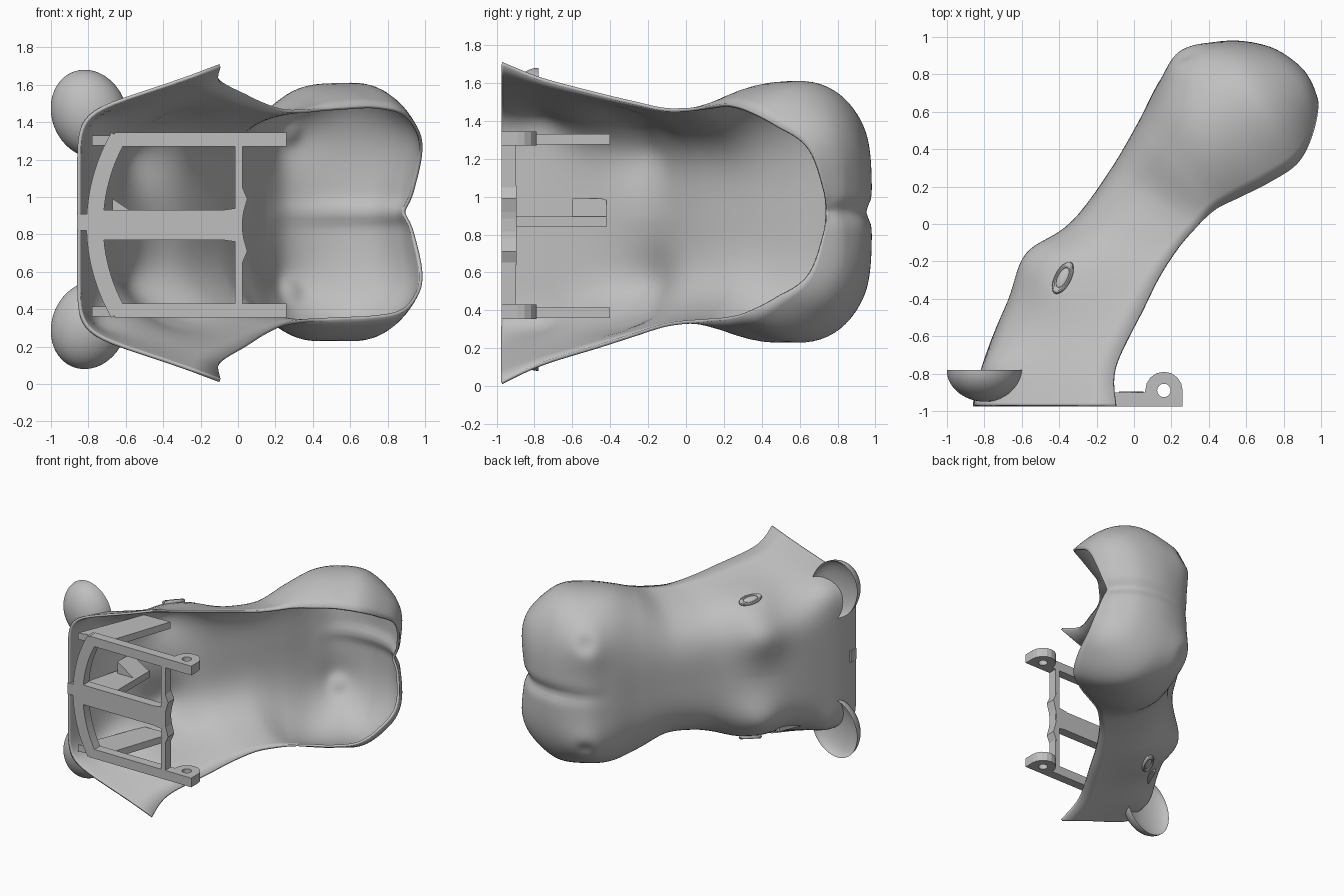
import bpy, bmesh, math
from mathutils import Vector, Matrix
from mathutils.bvhtree import BVHTree

cube = bpy.data.objects.get("Cube")
if cube:
    bpy.data.objects.remove(cube, do_unlink=True)

MID = 0.86    # height of the symmetry plane at the back of the head
FRAME = 0.85  # height of the frame's centre

grey = bpy.data.materials.new("warm_grey")
grey.use_nodes = True
grey.diffuse_color = (0.52, 0.52, 0.52, 1)
grey.node_tree.nodes["Principled BSDF"].inputs["Base Color"].default_value = grey.diffuse_color


def finish(name, bm, smooth=False):
    mesh = bpy.data.meshes.new(name)
    bm.to_mesh(mesh)
    bm.free()
    mesh.materials.append(grey)
    obj = bpy.data.objects.new(name, mesh)
    bpy.context.collection.objects.link(obj)
    if smooth:
        bpy.ops.object.select_all(action="DESELECT")
        obj.select_set(True)
        bpy.context.view_layer.objects.active = obj
        bpy.ops.object.shade_smooth_by_angle(angle=math.radians(50))
    return obj


def prism(name, outline, axis, low, high, hole=None):
    """Extrude a flat outline along one axis, optionally with a matching hole loop."""
    place = {"x": lambda a, b: (low, a, b),
             "y": lambda a, b: (a, low, b),
             "z": lambda a, b: (a, b, low)}[axis]
    bm = bmesh.new()
    outer = [bm.verts.new(place(*p)) for p in outline]
    if hole:
        inner = [bm.verts.new(place(*p)) for p in hole]
        n = len(outer)
        faces = [bm.faces.new((outer[i], outer[(i + 1) % n], inner[(i + 1) % n], inner[i]))
                 for i in range(n)]
    else:
        faces = [bm.faces.new(outer)]
    made = bmesh.ops.extrude_face_region(bm, geom=faces, use_keep_orig=True)["geom"]
    shift = Vector([high - low if axis == k else 0 for k in "xyz"])
    bmesh.ops.translate(bm, vec=shift, verts=[v for v in made if isinstance(v, bmesh.types.BMVert)])
    bmesh.ops.recalc_face_normals(bm, faces=bm.faces)
    return finish(name, bm)


def box(name, x0, x1, y0, y1, z0, z1):
    return prism(name, [(x0, y0), (x1, y0), (x1, y1), (x0, y1)], "z", z0, z1)


# Head shell stations: crown x, y, rim x, y, crown width, rim width
stations = [
    (-.86, -.97, -.1, -.97, .7, .85),
    (-.81, -.75, -.1, -.76, .66, .76),
    (-.69, -.45, .05, -.45, .58, .67),
    (-.52, -.17, .14, -.27, .55, .62),
    (-.3, .05, .24, -.12, .54, .58),
    (-.12, .3, .34, -.01, .56, .57),
    (.02, .54, .44, .08, .69, .57),
    (.14, .77, .56, .14, .79, .57),
    (.27, .92, .72, .22, .81, .57),
    (.5, .98, .87, .32, .8, .54),
    (.72, .945, .94, .46, .64, .46),
    (.86, .84, .955, .63, .42, .32),
    (.91, .76, .91, .76, 0, 0),
]

# Soft swellings and dents: centre, push direction, radius, height
bumps = [
    ((-.31, -.34, .5), (-.6, .55, .3), .2, .11),     # eye mound
    ((-.31, -.34, .5), (-.6, .55, .3), .09, -.03),   # eye socket
    ((-.53, -.21, .33), (-.75, .6, .2), .18, .07),   # brow
    ((-.74, -.76, .52), (-.5, .4, .7), .14, .04),    # ear root
    ((.8, .66, .33), (.8, .55, .2), .24, .06),       # upper lip
    ((.3, .86, .4), (-.6, .8, .1), .17, .05),        # nostril mound
    ((.3, .87, .42), (-.6, .8, .2), .06, -.03),      # nostril dent
]


def station_at(u):
    """Catmull-Rom blend of the station table."""
    i = min(int(u), len(stations) - 2)
    t = u - i
    rows = [stations[max(0, min(len(stations) - 1, i + k))] for k in (-1, 0, 1, 2)]
    return [b + t / 2 * (c - a + t * (2 * a - 5 * b + 4 * c - d + t * (3 * (b - c) + d - a)))
            for a, b, c, d in zip(*rows)]


def shell_point(u, v):
    cx, cy, rx, ry, w0, w1 = station_at(u)
    side = -1 if v < 0 else 1
    q = .22 + .38 * min(1, u / 5)
    angle = math.pi / 2 * abs(v) ** (1 / q)
    a = 1 - math.cos(angle)
    z = (w0 + (w1 - w0) * a * a) * math.sin(angle) ** q
    base = Vector((cx + (rx - cx) * a, cy + (ry - cy) * a, z))
    p = base.copy()
    for centre, push, radius, height in bumps:
        near = math.exp(-((base - Vector(centre)).length / radius) ** 2)
        p += Vector(push) * near * height
    # crease between the two halves of the muzzle
    crease = .05 * math.exp(-(z / .05) ** 2) * max(0, min(1, (u - 7) / 2))
    p += (Vector((.5, .4, 0)) - Vector((base.x, base.y, 0))) * crease
    # the muzzle sits slightly higher than the back of the head
    return Vector((p.x, p.y, MID + .0075 * min(u, 8) + side * p.z))


STEPS, HALF = 9, 32
bm = bmesh.new()
grid = [[bm.verts.new(shell_point(i / STEPS, j / HALF)) for j in range(-HALF, HALF + 1)]
        for i in range((len(stations) - 1) * STEPS + 1)]
for row, nxt in zip(grid, grid[1:]):
    for j in range(2 * HALF):
        bm.faces.new((row[j], row[j + 1], nxt[j + 1], nxt[j]))
bmesh.ops.remove_doubles(bm, verts=bm.verts, dist=.0008)
bm.normal_update()


def surface_frame(x, y, side, along):
    """Matrix sitting just above the shell, local z pointing out."""
    spot = min((v for v in bm.verts if (v.co.z - MID) * side > .2),
               key=lambda v: (v.co.x - x) ** 2 + (v.co.y - y) ** 2)
    out = spot.normal.normalized()
    tangent = Vector(along)
    tangent = (tangent - out * tangent.dot(out)).normalized()
    turn = Matrix((tangent, out.cross(tangent), out)).transposed().to_4x4()
    return Matrix.Translation(spot.co + out * .008) @ turn


eye_frames = {s: surface_frame(-.37, -.28, s, (.4, .9, 0)) for s in (1, -1)}
skin = BVHTree.FromBMesh(bm)
shell = finish("head_shell", bm, smooth=True)
wall = shell.modifiers.new("wall", "SOLIDIFY")
wall.thickness = .018
wall.offset = -1

for side, label in ((1, "upper"), (-1, "lower")):
    # Eyelids: a squashed ring around a low eyeball
    bpy.ops.mesh.primitive_torus_add(major_radius=.06, minor_radius=.016,
                                     major_segments=28, minor_segments=10)
    lids = bpy.context.object
    lids.name = label + "_eyelids"
    lids.data.materials.append(grey)
    lids.data.transform(eye_frames[side] @ Matrix.Diagonal((1.25, .6, 1, 1)))
    bpy.ops.object.shade_smooth_by_angle()
    bm = bmesh.new()
    bmesh.ops.create_uvsphere(bm, u_segments=20, v_segments=10, radius=1)
    bm.transform(eye_frames[side] @ Matrix.Diagonal((.065, .03, .014, 1)))
    finish(label + "_eyeball", bm, smooth=True)

    # Ear: ellipsoid folded into a cup that opens toward the muzzle
    bm = bmesh.new()
    bmesh.ops.create_uvsphere(bm, u_segments=64, v_segments=48, radius=1)
    for v in bm.verts:
        if v.co.y > 0:
            v.co.y *= -.45
    tilt = Matrix.Rotation(-side * .38, 4, "Y")
    bm.transform(Matrix.Translation((-.795, -.78, MID + .02 + side * .565)) @ tilt
                 @ Matrix.Diagonal((.2, .17, .24, 1)))
    # trim whatever would poke through the shell wall
    hidden = []
    for f in bm.faces:
        c = f.calc_center_median()
        spot, normal, _, _ = skin.find_nearest(c)
        if (c - spot).dot(normal) < -.008:
            hidden.append(f)
    bmesh.ops.delete(bm, geom=hidden, context="FACES")
    finish(label + "_ear", bm, smooth=True)

# Mounting frame
BACK, FACE = -.975, -.9
arc = [math.radians(30 * k / 12) for k in range(-12, 13)]


def arc_points(radius):
    return [(.18 - radius * math.cos(t), FRAME + radius * math.sin(t)) for t in arc]


prism("frame_arch", arc_points(.99) + arc_points(.9)[::-1], "y", BACK, FACE)
box("frame_spine", -.73, -.05, BACK, FACE, FRAME - .08, FRAME + .08)
box("frame_crossbar", -.015, .025, BACK, FACE, FRAME - .45, FRAME + .45)
box("frame_tab", -.86, -.79, BACK, FACE, FRAME - .03, FRAME + .06)

hub_half = [(-.08, .08), (-.01, .09), (.02, .21), (.05, .14), (.03, .07)]
hub = hub_half + [(.02, 0)] + [(x, -z) for x, z in hub_half[::-1]]
prism("frame_hub", [(x, FRAME + z) for x, z in hub], "y", BACK, FACE + .005)

ring = [2 * math.pi * k / 16 for k in range(16)]
lug = []
for t in ring:
    if math.sin(t) > -.01:
        lug.append((.16 + .1 * math.cos(t), -.89 + .1 * math.sin(t)))
    else:
        lug.append((.16 + max(-.1, min(.1, .142 * math.cos(t))),
                    -.89 + max(-.085, .142 * math.sin(t))))
pin = [(.16 + .036 * math.cos(t), -.89 + .036 * math.sin(t)) for t in ring]
plank = [(-.78, -.95), (-.5, -.9), (-.33, -.4), (-.56, -.41)]

for side, label in ((1, "upper"), (-1, "lower")):
    low, high = sorted((FRAME + side * .42, FRAME + side * .495))
    box(label + "_arm", -.66, .07, BACK, FACE, low, high)
    prism(label + "_hinge_lug", lug, "z", low, high, hole=pin)
    prism(label + "_brace", plank, "z", low + .005, high - .015)

# Middle brace with its sloping rib
prism("middle_brace", [(-.8, -.95), (-.5, -.9), (-.5, -.42), (-.66, -.42)], "z",
      FRAME - .01, FRAME + .045)
prism("middle_rib", [(-.67, .99), (-.67, .89), (-.52, .89)], "y", -.6, -.42)
